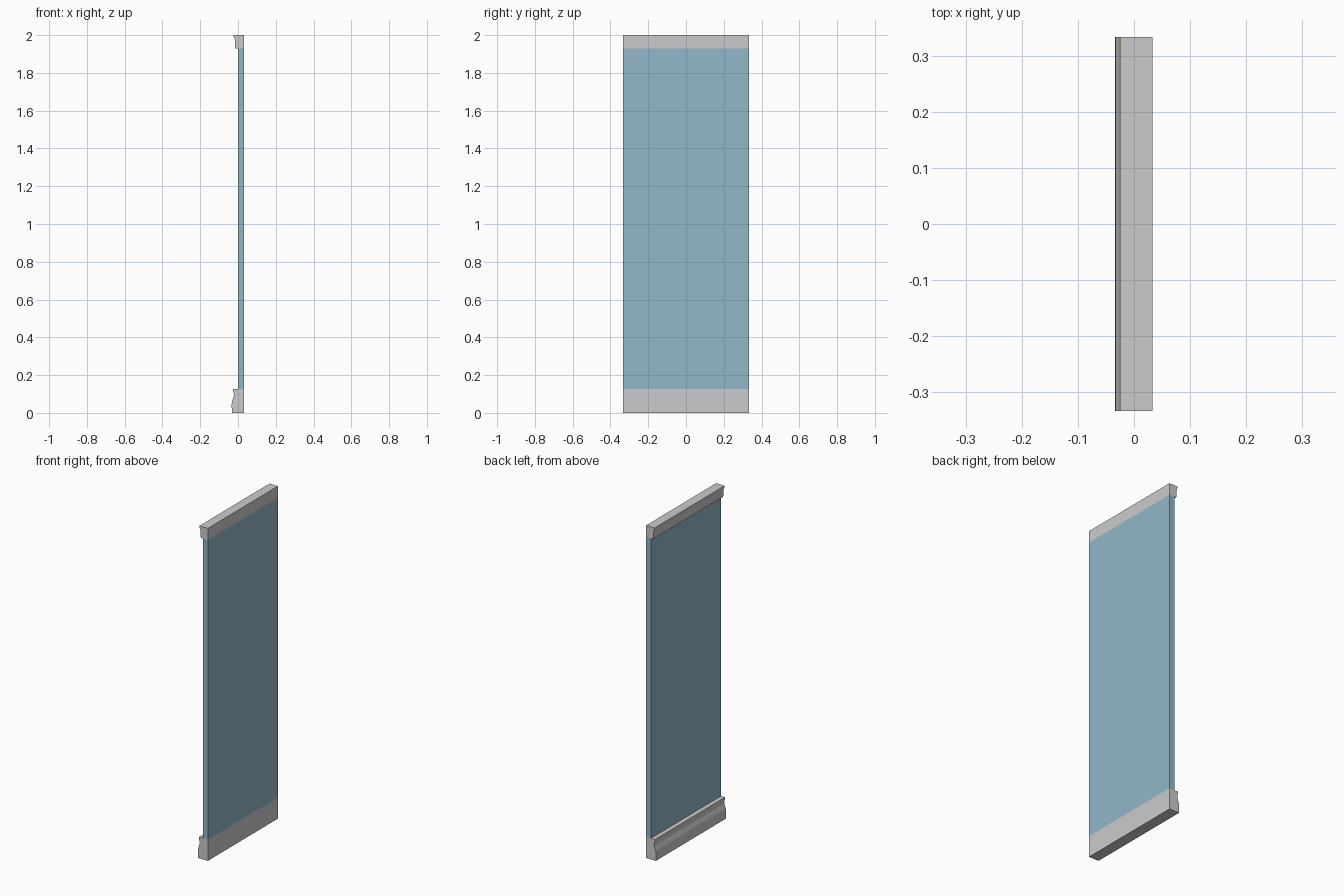
import bpy, bmesh, math

if "Cube" in bpy.data.objects:
    bpy.data.objects.remove(bpy.data.objects["Cube"])

HALF = 0.333   # half width along y
BACK = 0.033   # flat rear face
WALL = 0.0     # moulded-side face of the panel
SKIRT_TOP, CORNICE_BOTTOM = 0.127, 1.93


def extrude_profile(name, pts, open_edges=()):
    """Extrude an x-z outline along y; open_edges are hidden joints left unfaced."""
    bm = bmesh.new()
    a = [bm.verts.new((x, -HALF, z)) for x, z in pts]
    b = [bm.verts.new((x, HALF, z)) for x, z in pts]
    n = len(pts)
    bm.faces.new(a)
    bm.faces.new(b[::-1])
    for i in range(n):
        if i not in open_edges:
            j = (i + 1) % n
            bm.faces.new((a[j], a[i], b[i], b[j]))
    # outlines run anticlockwise seen from -y, so faces point outward
    mesh = bpy.data.meshes.new(name)
    bm.to_mesh(mesh)
    bm.free()
    ob = bpy.data.objects.new(name, mesh)
    bpy.context.collection.objects.link(ob)
    bpy.ops.object.select_all(action='DESELECT')
    ob.select_set(True)
    bpy.context.view_layer.objects.active = ob
    bpy.ops.object.shade_smooth_by_angle(angle=math.radians(30))
    return ob


# Blue wall panel between the two mouldings
panel = extrude_profile("wall_panel", [
    (WALL, SKIRT_TOP), (BACK, SKIRT_TOP),
    (BACK, CORNICE_BOTTOM), (WALL, CORNICE_BOTTOM)], open_edges=(0, 2))
blue = bpy.data.materials.new("wall_blue")
blue.diffuse_color = (0.29, 0.47, 0.58, 1)
blue.use_nodes = True
blue.node_tree.nodes["Principled BSDF"].inputs["Base Color"].default_value = blue.diffuse_color
panel.data.materials.append(blue)

# Skirting board with a lip, a hollow and a rounded belly
extrude_profile("skirting_board", [
    (-0.033, 0), (BACK, 0), (BACK, SKIRT_TOP), (WALL, SKIRT_TOP),
    (-0.027, SKIRT_TOP), (-0.027, 0.115), (-0.023, 0.107), (-0.021, 0.098),
    (-0.022, 0.089), (-0.026, 0.077), (-0.030, 0.066), (-0.033, 0.053),
    (-0.0335, 0.040), (-0.033, 0.022)], open_edges=(2,))

# Cornice with a projecting top lip
extrude_profile("cornice", [
    (-0.013, CORNICE_BOTTOM), (WALL, CORNICE_BOTTOM), (BACK, CORNICE_BOTTOM),
    (BACK, 2), (-0.024, 2), (-0.023, 1.991), (-0.019, 1.982),
    (-0.016, 1.973), (-0.0155, 1.963), (-0.017, 1.953),
    (-0.017, 1.944), (-0.015, 1.936)], open_edges=(1,))
